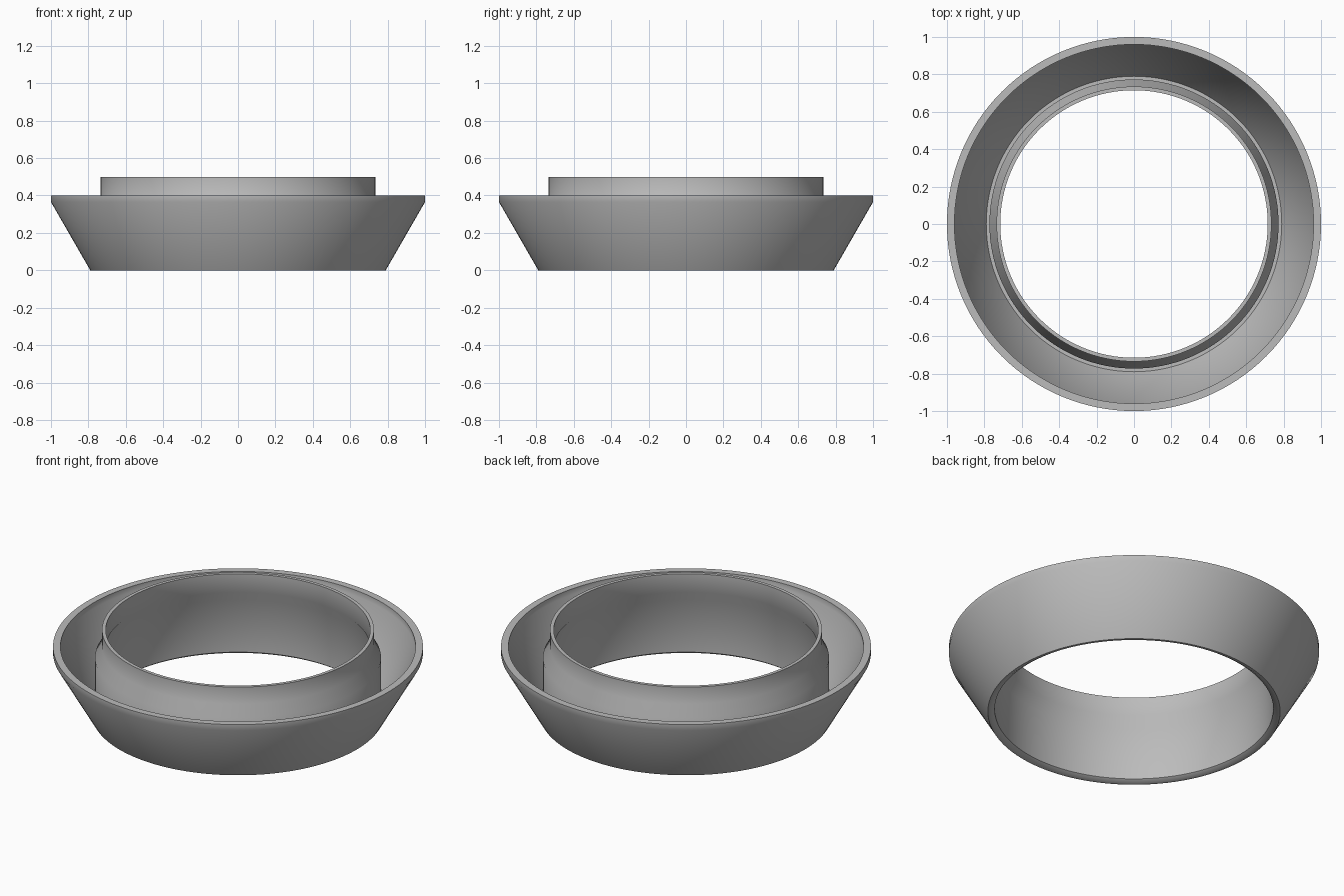
import bpy, bmesh, math

if "Cube" in bpy.data.objects:
    bpy.data.objects.remove(bpy.data.objects["Cube"])

SEGMENTS = 128

# One flat grey for the whole part
grey = bpy.data.materials.new("neutral grey")
grey.diffuse_color = (0.5, 0.5, 0.5, 1.0)
grey.use_nodes = True
grey.node_tree.nodes["Principled BSDF"].inputs["Base Color"].default_value = grey.diffuse_color


def lathe(name, profile):
    """Revolve a closed (radius, z) profile around the z axis."""
    bm = bmesh.new()
    rings = []
    for i in range(SEGMENTS):
        a = 2 * math.pi * i / SEGMENTS
        rings.append([bm.verts.new((r * math.cos(a), r * math.sin(a), z))
                      for r, z in profile])
    n = len(profile)
    for i in range(SEGMENTS):
        here, there = rings[i], rings[(i + 1) % SEGMENTS]
        for j in range(n):
            k = (j + 1) % n
            bm.faces.new((here[j], there[j], there[k], here[k]))
    bmesh.ops.recalc_face_normals(bm, faces=bm.faces)
    mesh = bpy.data.meshes.new(name)
    bm.to_mesh(mesh)
    bm.free()
    obj = bpy.data.objects.new(name, mesh)
    bpy.context.collection.objects.link(obj)
    mesh.materials.append(grey)
    bpy.ops.object.select_all(action='DESELECT')
    obj.select_set(True)
    bpy.context.view_layer.objects.active = obj
    bpy.ops.object.shade_smooth_by_angle(angle=math.radians(35))
    return obj


# Flared outer skirt joined by a narrow floor to the stepped inner collar
lathe("flared_ring", [
    (0.790, 0.0), (1.0, 0.365), (1.0, 0.4),        # outer cone and lip
    (0.96, 0.4), (0.96, 0.365), (0.79, 0.07),      # rim and inside of cone
    (0.773, 0.07), (0.773, 0.335),                 # groove floor, collar wall
    (0.735, 0.40), (0.735, 0.5), (0.715, 0.5),     # collar shoulder and neck
    (0.715, 0.39), (0.753, 0.325), (0.753, 0.015), # bore
    (0.775, 0.0),                                  # bottom chamfer
])
